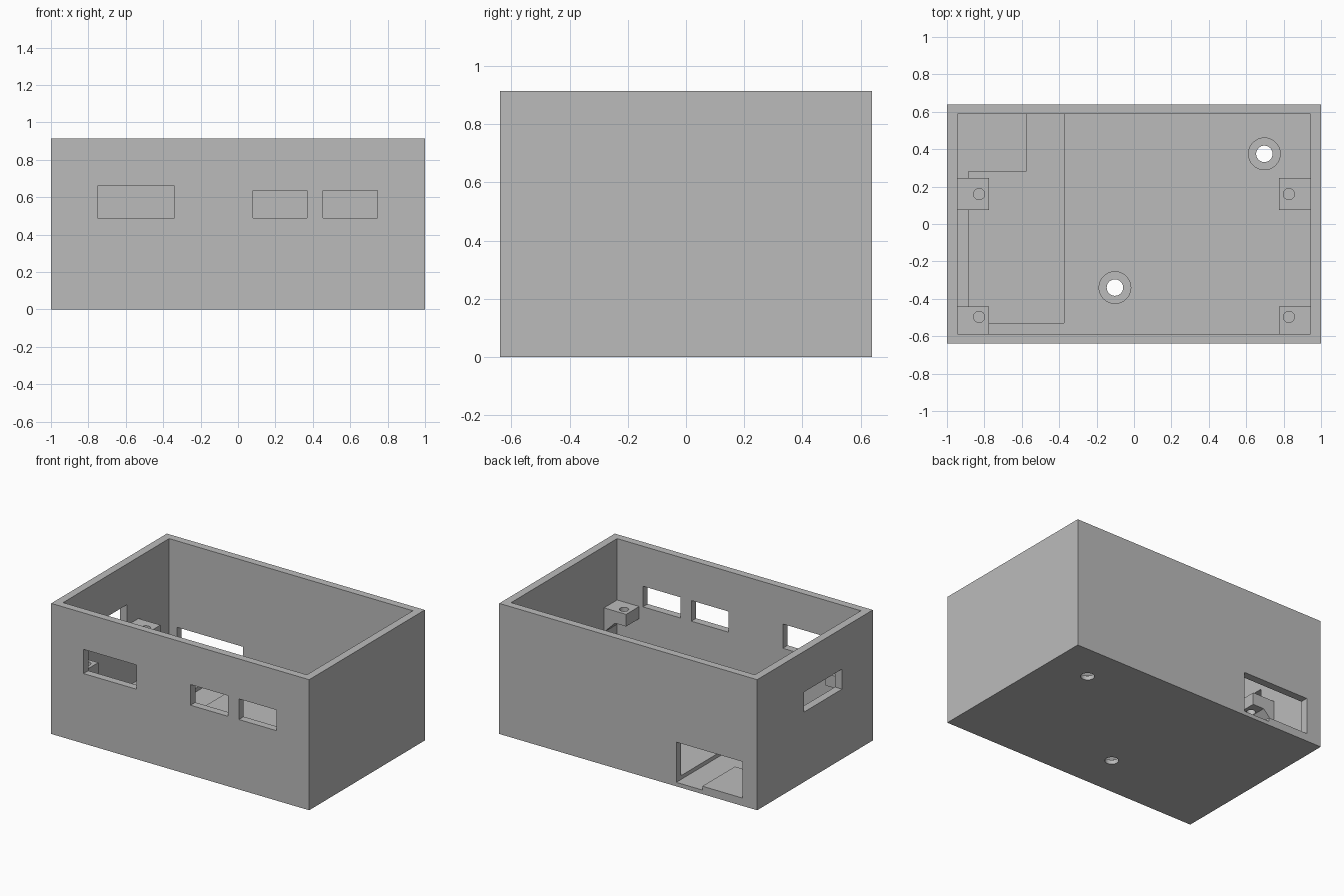
import bpy
import bmesh

if "Cube" in bpy.data.objects:
    bpy.data.objects.remove(bpy.data.objects["Cube"], do_unlink=True)

# Main dimensions
LENGTH, WIDTH, HEIGHT = 1.0, 0.64, 0.915    # half length, half width, full height
INNER_X, INNER_Y = 0.945, 0.587
FLOOR, POCKET = 0.055, 0.028
LEDGE_TOP, LEDGE_BOTTOM = 0.485, 0.40

grey = bpy.data.materials.new("plain grey")
grey.use_nodes = True
colour = (0.5, 0.5, 0.5, 1)
grey.diffuse_color = colour
grey.node_tree.nodes["Principled BSDF"].inputs["Base Color"].default_value = colour


def finish(name, bm):
    bmesh.ops.recalc_face_normals(bm, faces=bm.faces)
    mesh = bpy.data.meshes.new(name)
    bm.to_mesh(mesh)
    bm.free()
    mesh.materials.append(grey)
    obj = bpy.data.objects.new(name, mesh)
    bpy.context.collection.objects.link(obj)
    return obj


def prism(name, points, depth):
    """Extrude a closed outline of 3D points along a vector."""
    bm = bmesh.new()
    face = bm.faces.new([bm.verts.new(p) for p in points])
    side = bmesh.ops.extrude_face_region(bm, geom=[face])["geom"]
    bmesh.ops.translate(bm, vec=depth, verts=[v for v in side if isinstance(v, bmesh.types.BMVert)])
    return finish(name, bm)


def box(name, x, y, z):
    outline = [(x[0], y[0], z[0]), (x[1], y[0], z[0]), (x[1], y[1], z[0]), (x[0], y[1], z[0])]
    return prism(name, outline, (0, 0, z[1] - z[0]))


def cylinder(name, x, y, z, radius):
    bm = bmesh.new()
    bmesh.ops.create_cone(bm, cap_ends=True, segments=32, radius1=radius, radius2=radius, depth=z[1] - z[0])
    bmesh.ops.translate(bm, vec=(x, y, sum(z) / 2), verts=bm.verts)
    return finish(name, bm)


def cut(target, cutter):
    cutter.hide_render = True
    mod = target.modifiers.new("cut", 'BOOLEAN')
    mod.operation, mod.solver, mod.object = 'DIFFERENCE', 'EXACT', cutter
    bpy.context.view_layer.objects.active = target
    bpy.ops.object.modifier_apply(modifier=mod.name)
    bpy.data.objects.remove(cutter, do_unlink=True)


def smooth(obj):
    bpy.ops.object.select_all(action='DESELECT')
    obj.select_set(True)
    bpy.context.view_layer.objects.active = obj
    bpy.ops.object.shade_smooth_by_angle(angle=0.6)


# Open-topped case
case = box("case", (-LENGTH, LENGTH), (-WIDTH, WIDTH), (0, HEIGHT))
cut(case, box("cavity", (-INNER_X, INNER_X), (-INNER_Y, INNER_Y), (FLOOR, 1.2)))

# Port openings in the front wall
for x0, x1, top in ((-0.75, -0.34, 0.66), (0.08, 0.37, 0.635), (0.455, 0.745, 0.635)):
    cut(case, box("front_port", (x0, x1), (-0.8, -0.5), (0.49, top)))

# Opening in the right wall
cut(case, box("side_port", (-1.2, -0.9), (-0.30, 0.12), (0.49, 0.63)))

# Rear opening and the L-shaped floor pocket that runs out through it
X0, X1, XSTEP, YSTEP = -0.885, -0.373, -0.575, 0.28
cut(case, box("rear_port", (X0, X1), (0.5, 0.8), (FLOOR, 0.31)))
pocket = [(X0, -0.53), (X1, -0.53), (X1, 0.8), (XSTEP, 0.8), (XSTEP, YSTEP), (X0, YSTEP)]
cut(case, prism("pocket", [(x, y, POCKET) for x, y in pocket], (0, 0, 0.1)))

# Counterbored mounting holes in the floor
for x, y in ((0.697, 0.375), (-0.102, -0.34)):
    cut(case, cylinder("counterbore", x, y, (0.03, 0.2), 0.085))
    cut(case, cylinder("screw_hole", x, y, (-0.1, 0.2), 0.044))
smooth(case)

# Board support ledges with a sloped gusset against the side walls
for side, side_name in ((-1, "right"), (1, "left")):
    for y0, y1, hole_y, row in ((-0.6, -0.442, -0.497, "front"), (0.075, 0.247, 0.16, "rear")):
        profile = [(0.774, LEDGE_TOP), (0.96, LEDGE_TOP), (0.96, 0.30), (0.86, LEDGE_BOTTOM), (0.774, LEDGE_BOTTOM)]
        ledge = prism(f"{row}_{side_name}_ledge", [(side * x, y0, z) for x, z in profile], (0, y1 - y0, 0))
        cut(ledge, cylinder("ledge_hole", side * 0.828, hole_y, (0.2, 0.6), 0.03))
        smooth(ledge)
